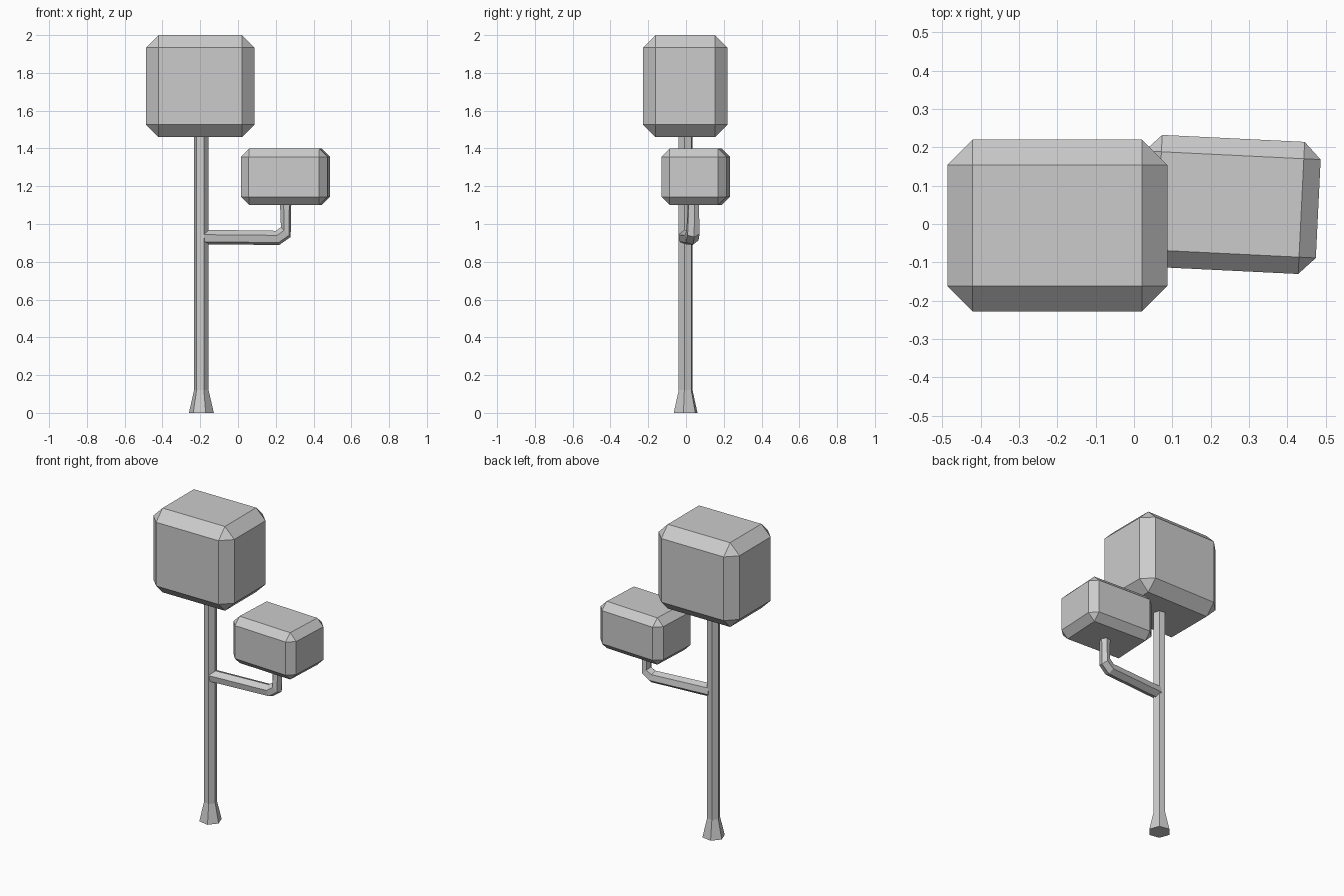
import bpy, bmesh
from math import sin, cos, radians
from mathutils import Vector, Matrix

if "Cube" in bpy.data.objects:
    bpy.data.objects.remove(bpy.data.objects["Cube"])


def finish(bm, name):
    bmesh.ops.recalc_face_normals(bm, faces=bm.faces)
    me = bpy.data.meshes.new(name)
    bm.to_mesh(me)
    bm.free()
    ob = bpy.data.objects.new(name, me)
    bpy.context.collection.objects.link(ob)
    return ob


def crown(name, centre, size, chamfer, yaw=0):
    bm = bmesh.new()
    bmesh.ops.create_cube(bm, size=1, matrix=Matrix.Diagonal((*size, 1)))
    bmesh.ops.bevel(bm, geom=bm.edges[:], offset=chamfer, segments=1,
                    affect='EDGES', profile=0.5)
    ob = finish(bm, name)
    ob.location = centre
    ob.rotation_euler.z = radians(yaw)


def tube(name, rings, twist, sides=6):
    # each ring: centre, radius, heading in the xz plane (90 = straight up)
    bm = bmesh.new()
    loops = []
    for p, r, heading in rings:
        a = radians(heading)
        n = Vector((-sin(a), 0, cos(a)))
        side = Vector((0, -1, 0))
        ts = [radians(twist + 360 * i / sides) for i in range(sides)]
        loops.append([bm.verts.new(Vector(p) + r * (side * cos(t) + n * sin(t)))
                      for t in ts])
    for lo, hi in zip(loops, loops[1:]):
        for i in range(sides):
            j = (i + 1) % sides
            bm.faces.new((lo[i], lo[j], hi[j], hi[i]))
    bm.faces.new(loops[0])
    bm.faces.new(loops[-1])
    finish(bm, name)


# Trunk with flared foot
X, Y = -0.194, -0.002
tube("trunk", [((X, Y, 0), 0.067, 90), ((X, Y, 0.12), 0.039, 90),
               ((X, Y, 1.5), 0.039, 90)], twist=40)

# Side branch, bending upwards
tube("branch", [((-0.18, -0.002, 0.93), 0.04, 0),
                ((0.21, 0.03, 0.927), 0.039, 15),
                ((0.253, 0.037, 0.957), 0.037, 45),
                ((0.252, 0.039, 1.13), 0.031, 90)], twist=20)

# Blocky foliage
crown("large_crown", (-0.2, -0.004, 1.73), (0.574, 0.448, 0.54), 0.066)
crown("small_crown", (0.251, 0.051, 1.25), (0.46, 0.345, 0.30), 0.044, yaw=-2.8)
